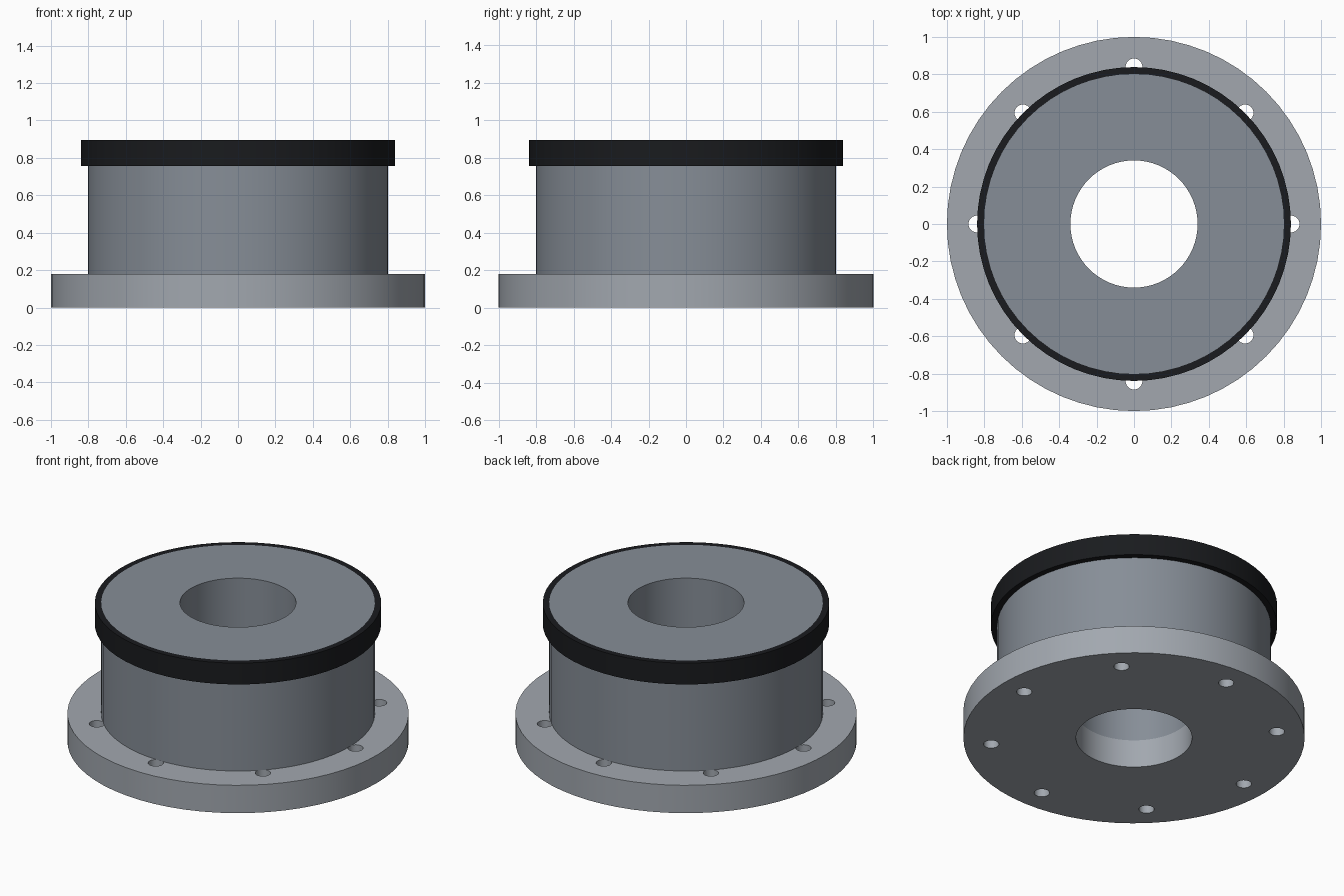
import bpy, bmesh, math

if "Cube" in bpy.data.objects:
    bpy.data.objects.remove(bpy.data.objects["Cube"])

SEG = 64
BORE = 0.34


def material(name, rgb):
    m = bpy.data.materials.new(name)
    m.diffuse_color = (*rgb, 1)
    m.use_nodes = True
    m.node_tree.nodes["Principled BSDF"].inputs["Base Color"].default_value = m.diffuse_color
    return m


def ring(name, r_in, r_out, z0, z1, mat):
    """Lathe a rectangular section around z."""
    bm = bmesh.new()
    section = [(r_in, z0), (r_out, z0), (r_out, z1), (r_in, z1)]
    loops = []
    for i in range(SEG):
        a = 2 * math.pi * i / SEG
        loops.append([bm.verts.new((r * math.cos(a), r * math.sin(a), z))
                      for r, z in section])
    for i in range(SEG):
        p, q = loops[i], loops[(i + 1) % SEG]
        for k in range(4):
            n = (k + 1) % 4
            bm.faces.new((p[k], q[k], q[n], p[n]))
    bmesh.ops.recalc_face_normals(bm, faces=bm.faces)
    me = bpy.data.meshes.new(name)
    bm.to_mesh(me)
    bm.free()
    me.materials.append(mat)
    ob = bpy.data.objects.new(name, me)
    bpy.context.collection.objects.link(ob)
    return ob


light_steel = material("light_steel", (0.36, 0.39, 0.43))
dark_steel = material("dark_steel", (0.24, 0.27, 0.31))
black_rubber = material("black_rubber", (0.01, 0.011, 0.013))

# Main parts
flange = ring("flange", BORE, 1.0, 0.0, 0.18, light_steel)
body = ring("body", BORE, 0.802, 0.18, 0.895, dark_steel)
seal = ring("seal_band", 0.802, 0.839, 0.757, 0.895, black_rubber)

# Bolt holes through the flange
cutters = []
for i in range(8):
    a = i * math.pi / 4
    bpy.ops.mesh.primitive_cylinder_add(
        vertices=24, radius=0.045, depth=0.5,
        location=(0.84 * math.cos(a), 0.84 * math.sin(a), 0.09))
    cutters.append(bpy.context.object)
bpy.ops.object.select_all(action='DESELECT')
for c in cutters:
    c.select_set(True)
bpy.context.view_layer.objects.active = cutters[0]
bpy.ops.object.join()
cutter = bpy.context.object
cutter.name = "bolt_hole_cutter"
cutter.hide_render = True

mod = flange.modifiers.new("bolt_holes", 'BOOLEAN')
mod.operation = 'DIFFERENCE'
mod.solver = 'EXACT'
mod.object = cutter
bpy.ops.object.select_all(action='DESELECT')
flange.select_set(True)
bpy.context.view_layer.objects.active = flange
bpy.ops.object.modifier_apply(modifier=mod.name)
bpy.data.objects.remove(cutter)

# Smooth walls, sharp rims
for ob in (flange, body, seal):
    bpy.ops.object.select_all(action='DESELECT')
    ob.select_set(True)
    bpy.context.view_layer.objects.active = ob
    bpy.ops.object.shade_smooth_by_angle(angle=math.radians(30))
